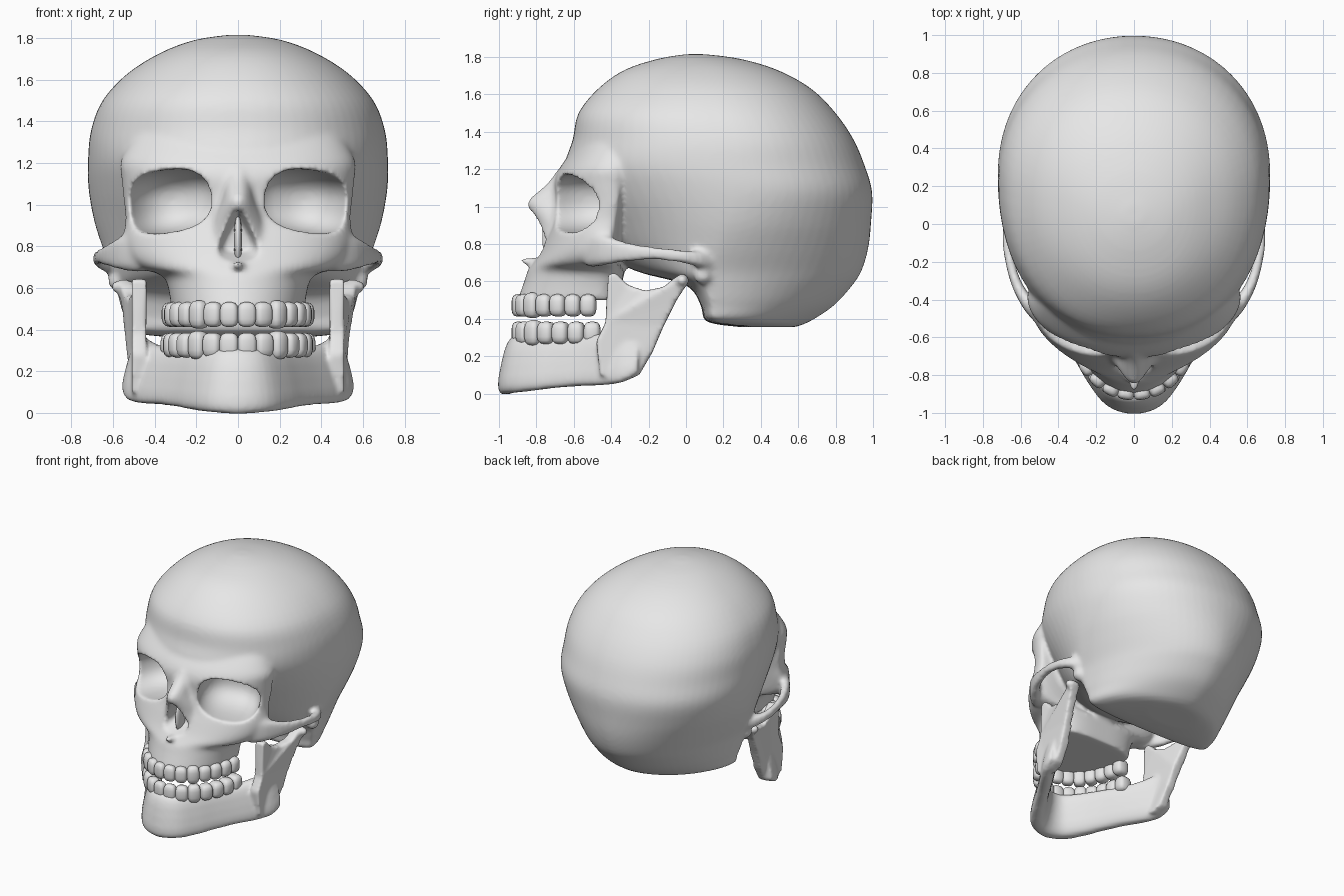
import bpy, bmesh, math
from mathutils import Vector, Matrix

if "Cube" in bpy.data.objects:
    bpy.data.objects.remove(bpy.data.objects["Cube"])

bone = bpy.data.materials.new("bone_grey")
bone.diffuse_color = (0.8, 0.8, 0.8, 1)
bone.use_nodes = True
bone.node_tree.nodes["Principled BSDF"].inputs["Base Color"].default_value = bone.diffuse_color


def sp(c, p):
    return math.copysign(abs(c) ** p, c)


def refine(rows, n=4):
    """Catmull-Rom interpolation of rows of numbers."""
    out = []
    for i in range(len(rows) - 1):
        a, b, c, d = (rows[max(0, min(len(rows) - 1, i + k))] for k in (-1, 0, 1, 2))
        for j in range(n):
            t = j / n
            out.append(tuple(0.5 * (2 * q + (r - p) * t + (2 * p - 5 * q + 4 * r - s) * t * t
                                    + (3 * q - p - 3 * r + s) * t ** 3)
                             for p, q, r, s in zip(a, b, c, d)))
    return out + [tuple(rows[-1])]


def loft(bm, rings):
    """Closed skin through rings of points, capped at both ends."""
    vs = [[bm.verts.new(p) for p in r] for r in rings]
    n = len(vs[0])
    fs = [bm.faces.new((a[i], a[(i + 1) % n], b[(i + 1) % n], b[i]))
          for a, b in zip(vs, vs[1:]) for i in range(n)]
    fs += [bm.faces.new(vs[0][::-1]), bm.faces.new(vs[-1])]
    bmesh.ops.recalc_face_normals(bm, faces=fs)


def oval(z, yf, yc, yb, w, nf, nb, sides=72):
    pts = []
    for i in range(sides):
        a = 2 * math.pi * i / sides
        c, s = math.cos(a), math.sin(a)
        n, d = (nf, yc - yf) if s < 0 else (nb, yb - yc)
        pts.append((w * sp(c, 2 / n), yc + d * sp(s, 2 / n), z))
    return pts


def blob(bm, centre, radii, p=1.0, rot=0.0, seg=24, tilt=0.0):
    """Superellipsoid: p = 1 is round, smaller is boxier."""
    m = Matrix.Translation(centre) @ Matrix.Rotation(rot, 4, 'Z') @ Matrix.Rotation(tilt, 4, 'Y')
    rings, lat = [], seg // 2
    for i in range(lat):
        f = math.pi * ((i + 0.3) / (lat - 0.4) - 0.5)
        r, h = sp(math.cos(f), p), sp(math.sin(f), p)
        rings.append([m @ Vector((radii[0] * r * sp(math.cos(a), p),
                                  radii[1] * r * sp(math.sin(a), p), radii[2] * h))
                      for a in (2 * math.pi * k / seg for k in range(seg))])
    loft(bm, rings)


def sweep(bm, rows, lean=0.0):
    """Upright rounded section along a path of (x, y, z_bottom, z_top, thickness)."""
    rows = refine(rows)
    rings = []
    for i, (x, y, zb, zt, th) in enumerate(rows):
        a, b = rows[max(0, i - 1)], rows[min(len(rows) - 1, i + 1)]
        t = Vector((b[0] - a[0], b[1] - a[1])).normalized()
        ring = []
        for k in range(20):
            ang = 2 * math.pi * k / 20
            u, v = sp(math.cos(ang), 0.65) * th / 2, sp(math.sin(ang), 0.65)
            off = u - lean * v
            ring.append((x + t.y * off, y - t.x * off, (zb + zt) / 2 + v * (zt - zb) / 2))
        rings.append(ring)
    loft(bm, rings)


def make(name, bm):
    me = bpy.data.meshes.new(name)
    bm.to_mesh(me)
    bm.free()
    me.materials.append(bone)
    ob = bpy.data.objects.new(name, me)
    bpy.context.collection.objects.link(ob)
    for p in me.polygons:
        p.use_smooth = True
    return ob


def modify(ob, kind, **settings):
    bpy.context.view_layer.objects.active = ob
    mod = ob.modifiers.new(kind, kind)
    for k, v in settings.items():
        setattr(mod, k, v)
    bpy.ops.object.modifier_apply(modifier=mod.name)


def fuse(ob, voxel):
    modify(ob, 'REMESH', mode='VOXEL', voxel_size=voxel, use_smooth_shade=True)


# Braincase: z, front y, widest y, back y, half width, front and back roundness
bm = bmesh.new()
case = [(.355, .30, .42, .58, .20, 2, 2), (.385, .11, .18, .66, .50, 2.6, 1.65),
        (.47, .08, .15, .79, .55, 2.6, 1.7), (.58, .0, .13, .89, .58, 2.2, 1.8),
        (.66, -.28, .14, .94, .60, 1.8, 1.85), (.78, -.45, .19, .975, .645, 1.7, 1.9),
        (.92, -.53, .24, .99, .69, 1.8, 2), (1.08, -.60, .27, .995, .718, 2, 2.1),
        (1.22, -.645, .23, .955, .72, 2.1, 2.1), (1.36, -.605, .22, .895, .705, 2.2, 2.1),
        (1.50, -.575, .18, .80, .65, 2.2, 2.1), (1.63, -.47, .15, .67, .53, 2.1, 2.1),
        (1.73, -.33, .12, .49, .37, 2.1, 2.1), (1.79, -.15, .08, .29, .21, 2, 2),
        (1.815, .0, .05, .10, .05, 2, 2)]
loft(bm, [oval(*r) for r in refine(case)])

# Face block: z, front y, middle y, back y, half width, roundness
face = [(.50, -.90, -.50, -.36, .32, 2, 3), (.60, -.865, -.50, -.34, .335, 2, 3),
        (.66, -.845, -.48, -.33, .365, 2, 3), (.695, -.82, -.46, -.36, .47, 2, 3),
        (.75, -.785, -.44, -.36, .53, 2, 3), (.84, -.745, -.42, -.35, .55, 2, 3),
        (.93, -.71, -.40, -.34, .54, 2, 3), (1.03, -.70, -.38, -.33, .55, 2, 3),
        (1.13, -.705, -.38, -.32, .56, 2, 3), (1.20, -.68, -.38, -.30, .565, 2, 3),
        (1.28, -.62, -.36, -.22, .53, 2.1, 3), (1.36, -.56, -.33, -.15, .49, 2.1, 3)]
loft(bm, [oval(*r) for r in refine(face)])

# Nose bridge, flanks and spine
nose = [(.70, -.80, .15), (.80, -.79, .165), (.90, -.80, .145), (.97, -.83, .115),
        (1.03, -.845, .085), (1.12, -.745, .075), (1.19, -.69, .08)]
loft(bm, [oval(z, f, -.6, -.5, w, 2, 2) for z, f, w in refine(nose)])
blob(bm, (0, -.83, .71), (.03, .055, .025))

for s in (-1, 1):
    # Cheek arch and ear rim
    arch = [(.46, -.51, .675, .86, .10), (.545, -.44, .685, .85, .075), (.62, -.32, .705, .81, .055),
            (.66, -.18, .715, .785, .05), (.67, -.05, .705, .77, .055), (.635, .06, .68, .76, .07),
            (.55, .15, .66, .75, .09)]
    sweep(bm, [(s * r[0],) + r[1:] for r in arch])
    blob(bm, (s * .58, .09, .635), (.045, .05, .05))
skull = make("skull", bm)
fuse(skull, .014)

# Cutter for eye sockets and nose opening
bm = bmesh.new()
for s in (-1, 1):
    blob(bm, (s * .325, -.58, 1.015), (.222, .27, .152), .8, s * math.radians(26), 40,
         s * math.radians(7))
pear = [(0, .985), (.05, .92), (.10, .83), (.115, .77), (.09, .735), (.03, .725)]
pear += [(-x, z) for x, z in pear[:0:-1]]
loft(bm, [[(x * k, y, .85 + (z - .85) * k) for x, z in pear]
          for y, k in ((-1.0, 1), (-.80, 1), (-.68, .6))])
cutter = make("socket_cutter", bm)
cutter.hide_render = True
modify(skull, 'BOOLEAN', object=cutter, operation='DIFFERENCE', solver='EXACT')
bpy.data.objects.remove(cutter)
fuse(skull, .014)
modify(skull, 'SMOOTH', factor=.5, iterations=5)

# Nasal septum
bm = bmesh.new()
blob(bm, (0, -.69, .83), (.02, .08, .12), .9, 0, 16)
make("nasal_septum", bm)

# Lower jaw: body swept round the chin
bm = bmesh.new()
half = [(.10, -.90, .003, .31, .12), (.185, -.80, .015, .31, .11), (.26, -.68, .03, .31, .10),
        (.34, -.55, .04, .31, .10), (.42, -.43, .045, .33, .10), (.485, -.33, .06, .36, .09),
        (.51, -.25, .11, .33, .06)]
body = [(-r[0],) + r[1:] for r in half[::-1]] + [(0, -.93, -.005, .31, .12)] + half
sweep(bm, body, .033)

# Upright branches with front hook, notch and joint knob
branch = [(-.46, .10), (-.33, .065), (-.25, .10), (-.18, .22), (-.12, .36), (-.05, .50), (.015, .60),
          (-.01, .635), (-.06, .62), (-.12, .57), (-.22, .55), (-.31, .58), (-.375, .645),
          (-.415, .64), (-.425, .50), (-.43, .38), (-.48, .28)]
for s in (-1, 1):
    loft(bm, [[(s * (.475 + .07 * max(0, (y + .3) / .3) * z / .6 + d), y, z) for y, z in branch]
              for d in (-.035, .035)])
    blob(bm, (s * .55, -.02, .605), (.06, .035, .035))
jaw = make("lower_jaw", bm)
fuse(jaw, .013)
modify(jaw, 'SMOOTH', factor=.5, iterations=4)


# Teeth spaced evenly along an arch
def teeth(name, w, yc, depth, z, rz):
    bm = bmesh.new()
    steps = [math.pi * (i / 400 - .5) for i in range(401)]
    dist = [0]
    for a, b in zip(steps, steps[1:]):
        dist.append(dist[-1] + math.hypot(w * (math.sin(b) - math.sin(a)),
                                          depth * (math.cos(b) - math.cos(a))))
    for i in range(14):
        goal = dist[-1] * (i + .5) / 14
        t = steps[min(range(401), key=lambda k: abs(dist[k] - goal))]
        back = abs(math.sin(t))
        canine = .008 if i in (4, 9) else 0
        blob(bm, (w * math.sin(t), yc - depth * math.cos(t), z),
             (dist[-1] / 28 * 1.08, .032 + .022 * back, rz + canine), .65,
             math.atan2(depth * math.sin(t), w * math.cos(t)), 16)
    make(name, bm)


teeth("upper_teeth", .315, -.48, .42, .472, .06)
teeth("lower_teeth", .32, -.46, .44, .325, .06)
